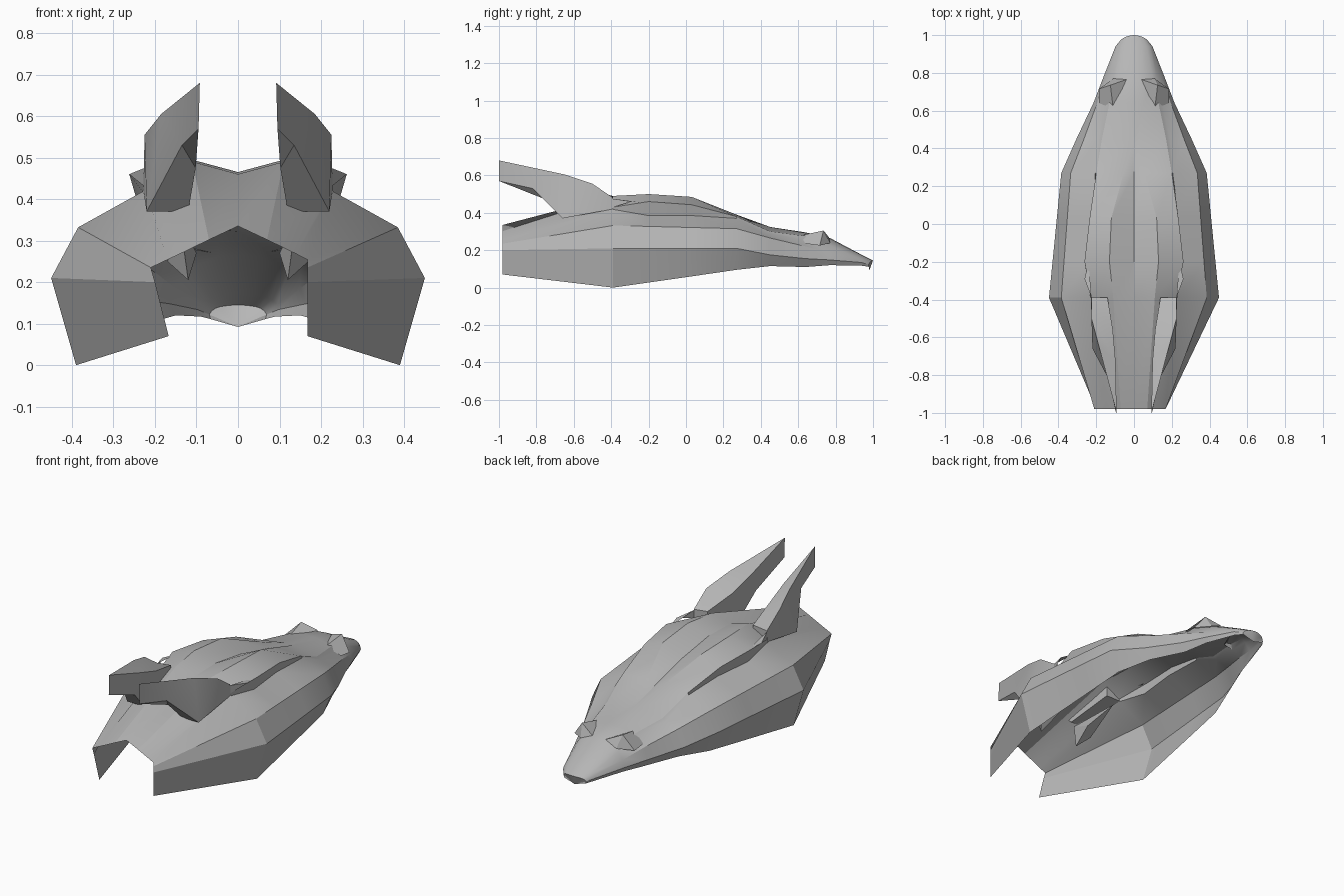
import bpy
import bmesh
import math

cube = bpy.data.objects.get("Cube")
if cube:
    bpy.data.objects.remove(cube, do_unlink=True)

# One plain grey for the whole mask
GREY = (0.47, 0.47, 0.47, 1.0)
material = bpy.data.materials.new("plain_grey")
material.use_nodes = True
material.diffuse_color = GREY
material.node_tree.nodes["Principled BSDF"].inputs["Base Color"].default_value = GREY


def make_object(name, vertices, faces, smooth_angle=25):
    """Turn points and faces into a cleaned, shaded object."""
    mesh = bpy.data.meshes.new(name)
    mesh.from_pydata(vertices, [], faces)
    work = bmesh.new()
    work.from_mesh(mesh)
    bmesh.ops.remove_doubles(work, verts=work.verts, dist=0.0005)
    bmesh.ops.recalc_face_normals(work, faces=work.faces)
    work.to_mesh(mesh)
    work.free()
    mesh.materials.append(material)
    part = bpy.data.objects.new(name, mesh)
    bpy.context.collection.objects.link(part)
    bpy.ops.object.select_all(action="DESELECT")
    part.select_set(True)
    bpy.context.view_layer.objects.active = part
    bpy.ops.object.shade_smooth_by_angle(angle=math.radians(smooth_angle))
    return part


def loft_faces(rows, columns, closed=False):
    """Quads joining neighbouring cross-sections."""
    faces = []
    for row in range(rows - 1):
        for column in range(columns if closed else columns - 1):
            following = (column + 1) % columns
            faces.append((row * columns + column, row * columns + following,
                          (row + 1) * columns + following, (row + 1) * columns + column))
    return faces


def make_pair(name, vertices, faces, smooth_angle=25):
    """Build a part on each side of the head."""
    for side_name, side in (("left", 1), ("right", -1)):
        mirrored = [(side * x, y, z) for x, y, z in vertices]
        make_object(side_name + "_" + name, mirrored, faces, smooth_angle)


def sample(rail, y):
    """Point on a rail of (y, x, z) knots at the given depth."""
    for (y0, x0, z0), (y1, x1, z1) in zip(rail, rail[1:]):
        if y <= y1:
            t = max(0, (y - y0) / (y1 - y0))
            x = x0 + (x1 - x0) * t
            # the very tip of the nose is rounded in plan
            tip_round = 5 * x * x if y == 1 else 0
            return (x, y - tip_round, z0 + (z1 - z0) * t)


# Length-wise creases of the face shell, from back of head to nose
centre = [(-.98, 0, .335), (-.39, 0, .46), (-.2, 0, .465), (.03, 0, .43), (.27, 0, .37),
          (.45, 0, .322), (.64, 0, .295), (.77, 0, .265), (.94, 0, .175), (1, 0, .145)]
forehead = [(-.98, .07, .302), (-.39, .11, .49), (-.2, .13, .5), (.03, .12, .485),
            (.27, .055, .39), (.45, .025, .324), (.64, .05, .292), (.77, .05, .26),
            (.94, .04, .172), (1, .022, .144)]
brow = [(-.98, .14, .268), (-.39, .225, .43), (-.2, .262, .46), (.03, .235, .443),
        (.27, .2, .38), (.45, .17, .3), (.64, .13, .275), (.77, .1, .24),
        (.94, .066, .164), (1, .042, .141)]
under_brow = [(-.98, .17, .254), (-.39, .23, .418), (-.2, .24, .385), (.03, .215, .385),
              (.27, .205, .37), (.45, .19, .29), (.77, .12, .225), (.94, .082, .157), (1, .054, .137)]
cheek = [(-.98, .21, .235), (-.39, .385, .332), (.27, .335, .315), (.45, .265, .265),
         (.64, .195, .22), (.77, .15, .185), (.94, .094, .147), (1, .063, .131)]
jaw = [(-.98, .2, .2), (-.39, .45, .21), (.27, .385, .21), (.45, .305, .175),
       (.64, .215, .155), (.77, .165, .148), (.94, .098, .134), (1, .069, .122)]
rim = [(-.98, .167, .07), (-.39, .39, 0), (.03, .355, .06), (.27, .335, .095),
       (.45, .27, .115), (.64, .185, .11), (.77, .15, .12), (.94, .09, .117), (1, .066, .111)]
side_rails = (forehead, brow, under_brow, cheek, jaw, rim)

# Open face shell: each cross-section runs from one rim over the top to the other
stations = [knot[0] for knot in centre]
shell = []
for y in stations:
    half = [sample(rail, y) for rail in side_rails]
    shell += [(-px, py, pz) for px, py, pz in reversed(half)]
    shell.append(sample(centre, y))
    # the back corner is cut straighter on one side
    shell += [(min(px, .167) if y < -.9 else px, py, pz) for px, py, pz in half]
width = 2 * len(side_rails) + 1
make_object("face_shell", shell, loft_faces(len(stations), width))

# Nose tip: a fan closing the front end of the shell, pointed below
nose = shell[-width:] + [(0, .98, .092)]
make_object("nose_tip", nose, [(i, i + 1, width) for i in range(width - 1)])

# Ears: four-sided sections swept from the upright blade tip to the base
tip_top, tip_low = (.092, -1, .68), (.095, -1, .57)
ear_sections = [
    [tip_top, tip_top, tip_low, tip_low],
    [(.098, -.72, .585), (.185, -.65, .605), (.135, -.82, .53), (.102, -.76, .475)],
    [(.112, -.56, .53), (.225, -.5, .555), (.22, -.66, .37), (.12, -.66, .37)],
    [(.14, -.39, .49), (.225, -.39, .48), (.228, -.39, .42), (.14, -.39, .42)],
]
ear = [point for section in ear_sections for point in section]
make_pair("ear", ear, loft_faces(len(ear_sections), 4, closed=True) + [(12, 13, 14, 15)])

# Ear roots: pointed ends showing inside the shell
root = [(.17, -.56, .25), (.12, -.62, .205), (.1, -.5, .27), (.16, -.36, .36), (.14, -.66, .35)]
make_pair("ear_root", root, [(0, 1, 2), (0, 2, 3), (0, 1, 4), (1, 2, 4), (2, 3, 4), (0, 3, 4)])

# Cheek flares: thin points beside the ears
flare = [(.225, -.39, .475), (.262, -.29, .46), (.225, -.39, .43), (.24, -.2, .45)]
make_pair("cheek_flare", flare, [(0, 1, 2), (0, 1, 3)])

# Eye ridges: folded lids rising from the muzzle
lid = [(.04, .765, .268), (.125, .735, .305), (.185, .715, .225), (.11, .61, .278),
       (.185, .64, .235), (.11, .77, .238)]
make_pair("eye_ridge", lid, [(0, 1, 3), (1, 2, 4, 3), (0, 5, 1), (1, 5, 2)], 15)
